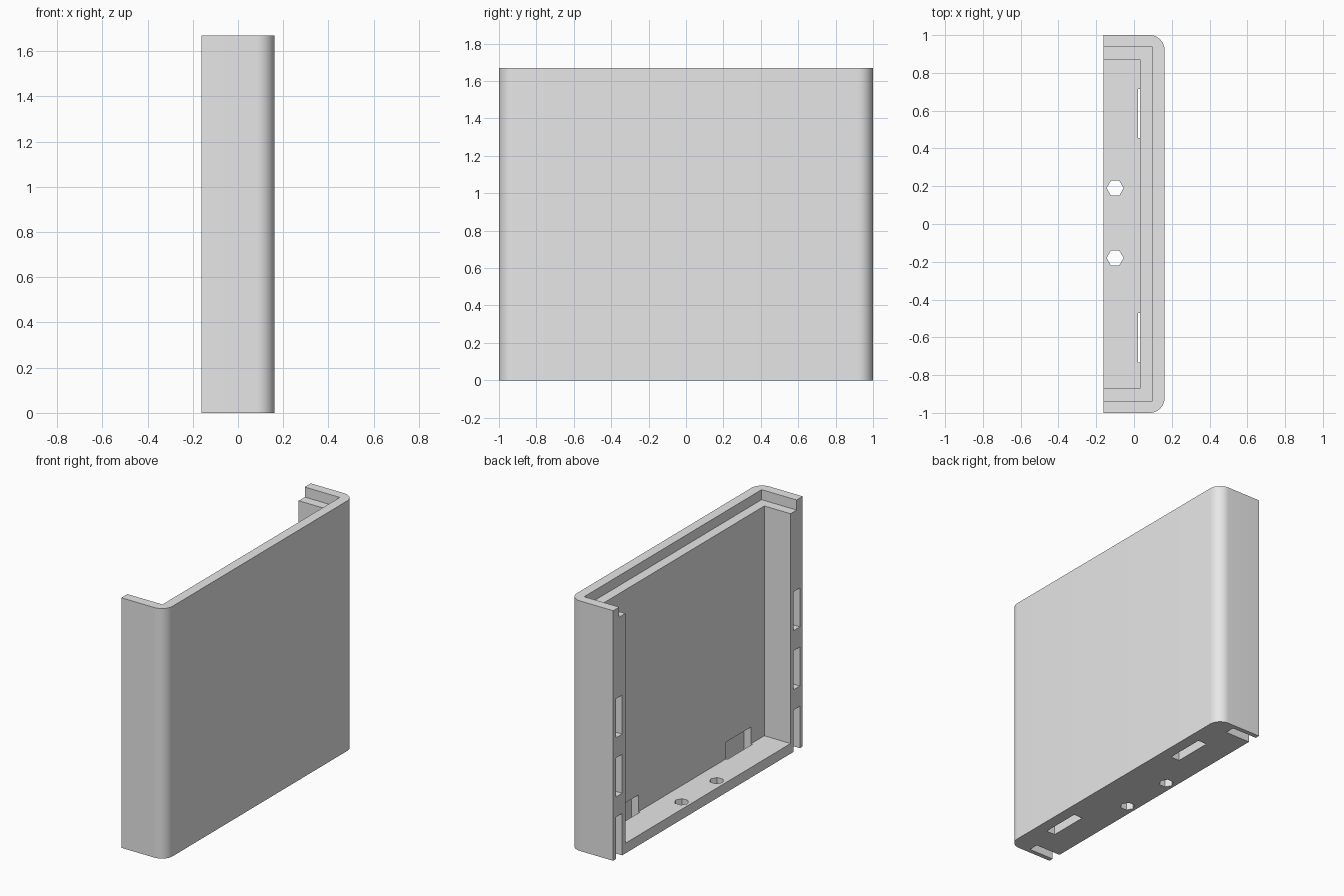
import bpy
import bmesh
import math

cube = bpy.data.objects.get("Cube")
if cube:
    bpy.data.objects.remove(cube, do_unlink=True)

HALF_X, HALF_Y, HEIGHT = 0.162, 1.0, 1.67
RADIUS, ARC_STEPS = 0.08, 12
FLOOR = 0.068          # floor thickness
MARGIN = 0.1           # how far cutters reach past open sides

grey = bpy.data.materials.new("light_grey")
grey.use_nodes = True
grey.diffuse_color = (0.8, 0.8, 0.8, 1)
grey.node_tree.nodes["Principled BSDF"].inputs["Base Color"].default_value = (0.8, 0.8, 0.8, 1)


def prism(name, outline, z0, z1):
    """Extrude a closed xy outline from z0 to z1."""
    bm = bmesh.new()
    face = bm.faces.new([bm.verts.new((x, y, z0)) for x, y in outline])
    top = bmesh.ops.extrude_face_region(bm, geom=[face])["geom"]
    moved = [v for v in top if isinstance(v, bmesh.types.BMVert)]
    bmesh.ops.translate(bm, verts=moved, vec=(0, 0, z1 - z0))
    bmesh.ops.recalc_face_normals(bm, faces=bm.faces)
    mesh = bpy.data.meshes.new(name)
    bm.to_mesh(mesh)
    bm.free()
    mesh.materials.append(grey)
    obj = bpy.data.objects.new(name, mesh)
    bpy.context.collection.objects.link(obj)
    return obj


def box(name, x, y, z):
    return prism(name, [(x[0], y[0]), (x[1], y[0]), (x[1], y[1]), (x[0], y[1])], *z)


def cut(target, cutter):
    """Subtract the cutter and remove it."""
    cutter.hide_render = True
    mod = target.modifiers.new("cut", "BOOLEAN")
    mod.operation = "DIFFERENCE"
    mod.solver = "EXACT"
    mod.object = cutter
    bpy.context.view_layer.objects.active = target
    bpy.ops.object.modifier_apply(modifier=mod.name)
    bpy.data.objects.remove(cutter, do_unlink=True)


# Outer shell with two rounded vertical edges
outline = [(-HALF_X, HALF_Y), (-HALF_X, -HALF_Y)]
for side in (-1, 1):
    for i in range(ARC_STEPS + 1):
        a = math.pi / 2 * (i / ARC_STEPS - (1 if side < 0 else 0))
        outline.append((HALF_X - RADIUS + RADIUS * math.cos(a),
                        side * (HALF_Y - RADIUS) + RADIUS * math.sin(a)))
shell = prism("case_half_shell", outline, 0, HEIGHT)

# Main cavity and the wider recess for a lid at the rim
open_x = -HALF_X - MARGIN
cut(shell, box("cavity_cutter", (open_x, 0.032), (-0.872, 0.872), (FLOOR, HEIGHT + MARGIN)))
cut(shell, box("lid_recess_cutter", (open_x, 0.097), (-0.936, 0.936), (HEIGHT - 0.067, HEIGHT + MARGIN)))

# Tab slots in the open edges of both side walls, the lowest open at the base
for side in (-1, 1):
    y = sorted((side * 0.905, side * 0.97))
    for bottom, top in ((-MARGIN, 0.28), (0.415, 0.675), (0.81, 1.07)):
        cut(shell, box("wall_slot_cutter", (open_x, 0.02), y, (bottom, top)))

# Tab slots rising from the base into the panel
for y in ((-0.733, -0.47), (0.455, 0.716)):
    cut(shell, box("base_slot_cutter", (0.021, 0.085), y, (-MARGIN, 0.18)))

# Hexagonal holes through the floor
for y in (-0.18, 0.19):
    hexagon = [(-0.1 + 0.045 * math.cos(k * math.pi / 3),
                y + 0.045 * math.sin(k * math.pi / 3)) for k in range(6)]
    cut(shell, prism("hex_hole_cutter", hexagon, -MARGIN, FLOOR + MARGIN))

# Smooth rounded edges, crisp corners
bpy.ops.object.select_all(action="DESELECT")
shell.select_set(True)
bpy.context.view_layer.objects.active = shell
bpy.ops.object.shade_smooth_by_angle(angle=math.radians(30))
